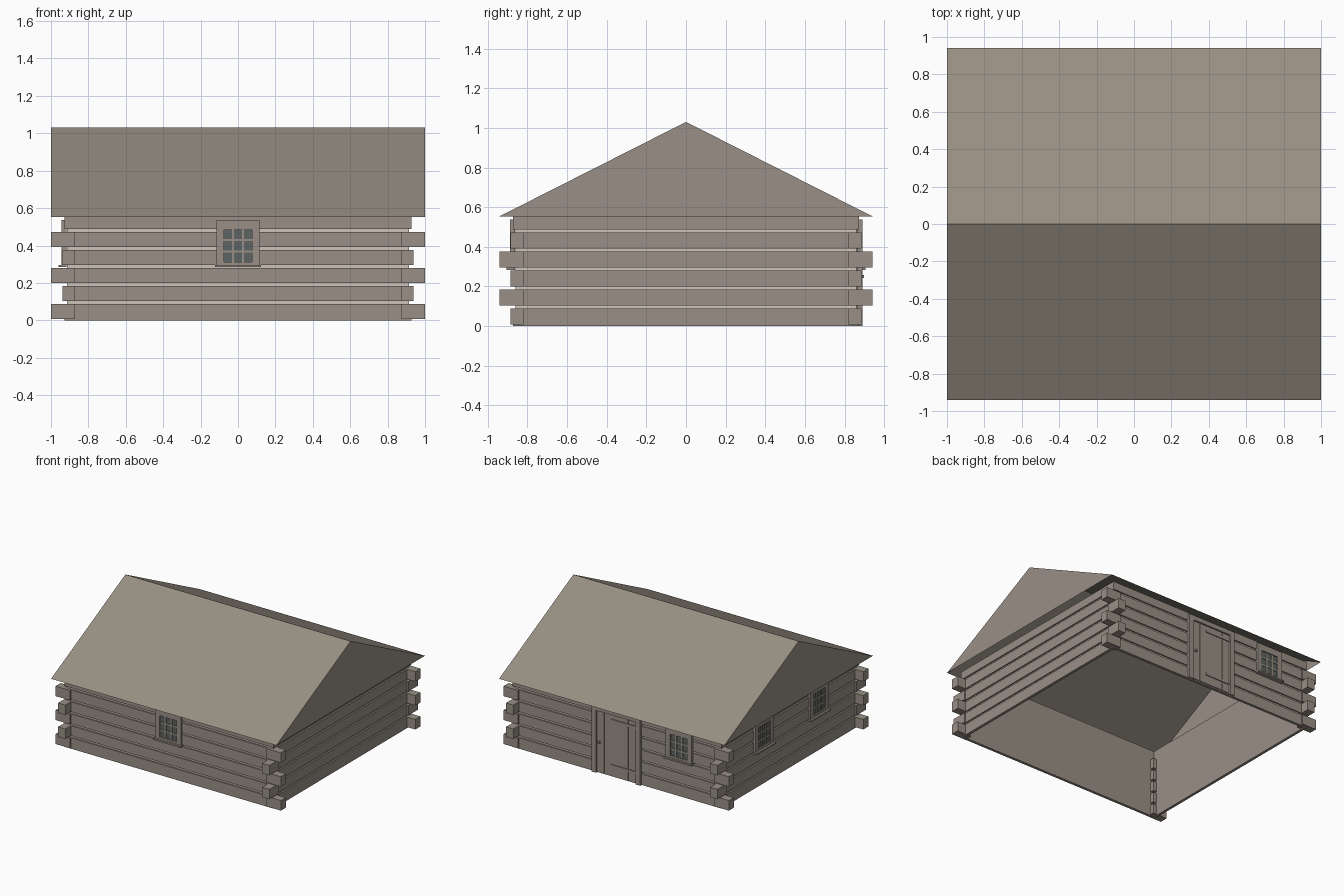
import bpy
import bmesh
from mathutils import Vector

cube = bpy.data.objects.get("Cube")
if cube:
    bpy.data.objects.remove(cube, do_unlink=True)


def material(name, rgb):
    m = bpy.data.materials.new(name)
    m.use_nodes = True
    m.diffuse_color = (*rgb, 1)
    m.node_tree.nodes["Principled BSDF"].inputs["Base Color"].default_value = (*rgb, 1)
    return m


WOOD = material("weathered wood", (0.32, 0.28, 0.24))
ROOF = material("roof shingle", (0.31, 0.275, 0.225))
CHINK = material("pale chinking", (0.62, 0.56, 0.48))
GLASS = material("dark glass", (0.11, 0.13, 0.125))

HX, HY = 0.927, 0.873      # half extents of the log walls
EAVE, RIDGE = 0.553, 1.03
STEP, LOG = 0.096, 0.08    # course spacing and log height

# Each wall: outward normal, direction along it, distance out, half length
WALLS = {
    "front": (Vector((0, -1, 0)), Vector((1, 0, 0)), HY, HX),
    "back": (Vector((0, 1, 0)), Vector((1, 0, 0)), HY, HX),
    "left": (Vector((1, 0, 0)), Vector((0, 1, 0)), HX, HY),
    "right": (Vector((-1, 0, 0)), Vector((0, 1, 0)), HX, HY),
}


def make_object(name, bm, mat):
    bmesh.ops.recalc_face_normals(bm, faces=bm.faces)
    mesh = bpy.data.meshes.new(name)
    bm.to_mesh(mesh)
    bm.free()
    mesh.materials.append(mat)
    obj = bpy.data.objects.new(name, mesh)
    bpy.context.collection.objects.link(obj)
    return obj


def boxes(name, corner_pairs, mat):
    """One object made of axis-aligned boxes given by opposite corners."""
    bm = bmesh.new()
    for a, b in corner_pairs:
        a, b = Vector(a), Vector(b)
        size = b - a
        for v in bmesh.ops.create_cube(bm, size=1)["verts"]:
            v.co = (a + b) / 2 + Vector(v.co[i] * abs(size[i]) for i in range(3))
    return make_object(name, bm, mat)


def on_wall(side, u0, u1, z0, z1, d0, d1):
    """Box corners from along-wall, height and outward ranges."""
    n, t, dist, _ = WALLS[side]
    up = Vector((0, 0, 1))
    return (t * u0 + n * (dist + d0) + up * z0, t * u1 + n * (dist + d1) + up * z1)


# Log courses, recessed chinking and a plain inner lining
for side, (_, _, _, half) in WALLS.items():
    logs, chinks = [], []
    for k in range(6):
        z0 = 0.008 + STEP * k
        top = min(z0 + LOG, EAVE)
        logs.append(on_wall(side, -half, half, z0 if k else 0, top, -0.02, 0))
        if k < 5:
            inner = half - 0.012
            chinks.append(on_wall(side, -inner, inner, top, z0 + STEP, -0.018, -0.012))
    boxes(side + "_logs", logs, WOOD)
    boxes(side + "_chinking", chinks, CHINK)
    lining = half - 0.019
    boxes(side + "_lining", [on_wall(side, -lining, lining, 0, EAVE, -0.022, -0.019)], WOOD)

# Log ends alternate direction at each corner
ends = []
for sx in (-1, 1):
    for sy in (-1, 1):
        for k in range(5):
            z0 = 0.008 + STEP * k
            x1, y1 = (1.0, 0.885) if k % 2 == 0 else (0.938, 0.942)
            ends.append(((sx * 0.873, sy * 0.82, z0), (sx * x1, sy * y1, z0 + LOG)))
boxes("corner_log_ends", ends, WOOD)

# Roof shell: two slopes and two gables, open underneath
bm = bmesh.new()
loops = []
for x in (-1, 1):
    loops.append([bm.verts.new((x, y, z)) for y, z in ((-0.942, EAVE), (0, RIDGE), (0.942, EAVE))])
a, b = loops
bm.faces.new(a)
bm.faces.new(b)
for i in range(2):
    bm.faces.new((a[i], a[i + 1], b[i + 1], b[i]))
roof = make_object("roof", bm, ROOF)
roof.data.materials.append(WOOD)
for face in roof.data.polygons:
    face.material_index = 1 if abs(face.normal.x) > 0.9 else 0


def window(side, u, name):
    """Casing, three by three panes and a sill."""
    w, z0, z1 = 0.116, 0.296, 0.537
    gw, g0, g1 = 0.075, 0.313, 0.484

    def part(u0, u1, b, t, d0, d1):
        return on_wall(side, u + u0, u + u1, b, t, d0, d1)

    frame = [part(-w, -gw, z0, z1, -0.01, 0.016), part(gw, w, z0, z1, -0.01, 0.016),
             part(-gw, gw, g1, z1, -0.01, 0.016), part(-gw, gw, z0, g0, -0.01, 0.016)]
    for s in (-1, 1):
        c = s * 0.0265
        frame.append(part(c - 0.006, c + 0.006, g0, g1, 0, 0.012))
        m = (g0 + g1) / 2 + s * 0.031
        frame.append(part(-gw, gw, m - 0.006, m + 0.006, 0, 0.011))
    boxes(name + "_frame", frame, WOOD)
    boxes(name + "_sill", [part(-0.122, 0.122, 0.284, z0, -0.01, 0.032)], WOOD)
    boxes(name + "_glass", [part(-gw, gw, g0, g1, -0.002, 0.006)], GLASS)


window("front", 0, "front_window")
window("back", -0.556, "back_window")
for label, y in (("rear", 0.35), ("fore", -0.35)):
    window("right", y, label + "_side_window")


def door_part(u0, u1, z0, z1, d0, d1):
    return on_wall("back", u0, u1, z0, z1, d0, d1)


# Plank door with casing, strap hinges and a knob
boxes("door_casing", [door_part(-0.217, -0.175, 0, 0.537, -0.01, 0.018),
                      door_part(0.175, 0.217, 0, 0.537, -0.01, 0.018),
                      door_part(-0.175, 0.175, 0.5, 0.537, -0.01, 0.018)], WOOD)
planks = [(-0.173, -0.108), (-0.104, 0.108), (0.112, 0.173)]
boxes("door_planks", [door_part(p, q, 0.01, 0.497, -0.01, 0.008) for p, q in planks], WOOD)
boxes("door_backing", [door_part(-0.175, 0.175, 0, 0.5, -0.012, 0.002)], WOOD)
boxes("door_hinges", [door_part(-0.173, 0.05, z - 0.01, z + 0.01, 0.006, 0.015)
                      for z in (0.09, 0.453)], WOOD)
boxes("door_knob", [door_part(0.142, 0.158, 0.242, 0.258, 0.006, 0.024)], WOOD)
